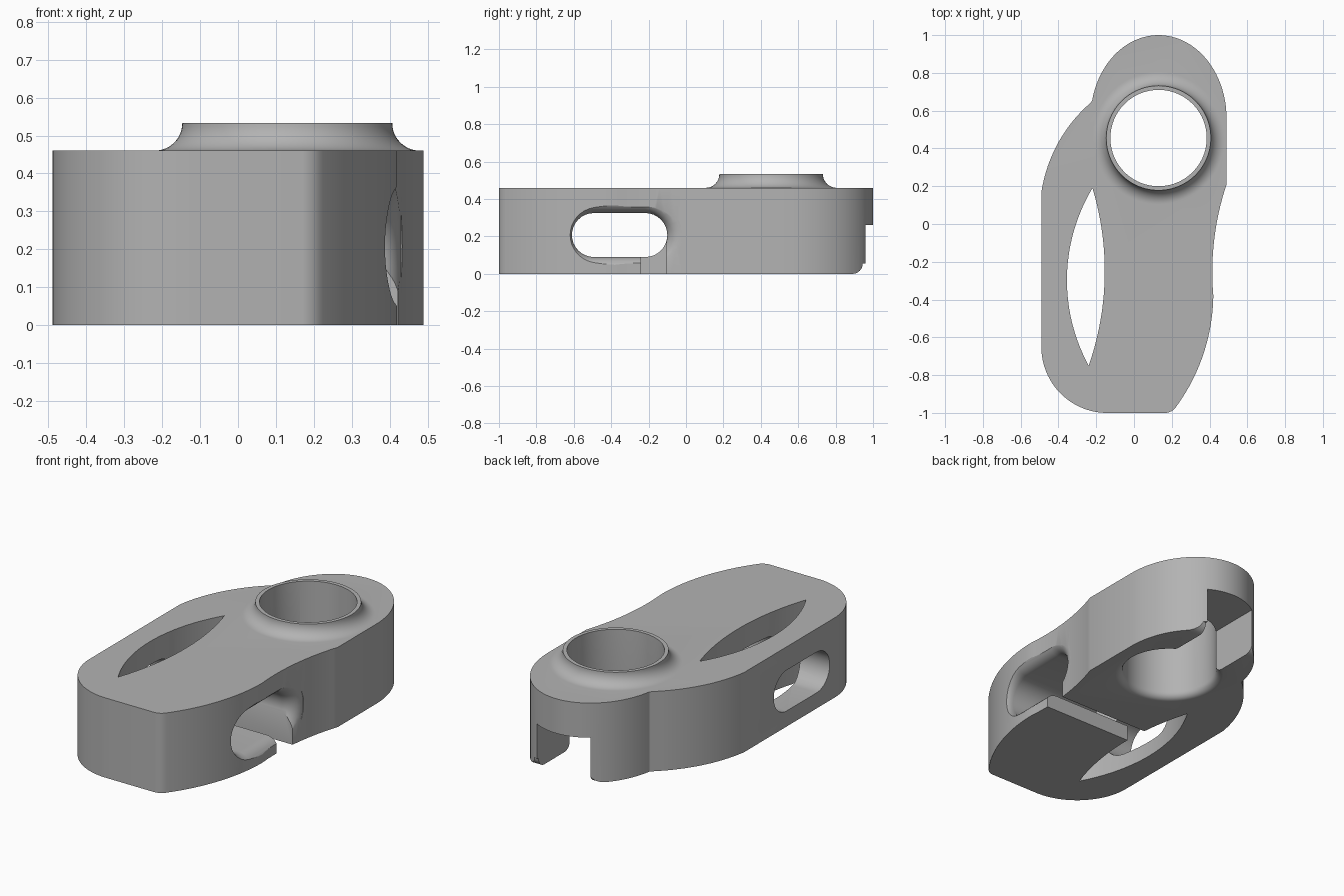
import bpy, bmesh
from math import sin, cos, pi, sqrt, atan2, radians

if "Cube" in bpy.data.objects:
    bpy.data.objects.remove(bpy.data.objects["Cube"], do_unlink=True)

gray = bpy.data.materials.new("plain gray")
gray.use_nodes = True
gray.diffuse_color = (0.45, 0.45, 0.45, 1)
gray.node_tree.nodes["Principled BSDF"].inputs["Base Color"].default_value = gray.diffuse_color

CX, CY = 0.13, 0.455      # ring centre
TOP = 0.46                # plate top


def arc3(a, b, c, n=20):
    """Points on the circular arc from a through b to c."""
    (ax, ay), (bx, by), (cx, cy) = a, b, c
    d = 2 * (ax * (by - cy) + bx * (cy - ay) + cx * (ay - by))
    sa, sb, sc = ax * ax + ay * ay, bx * bx + by * by, cx * cx + cy * cy
    ox = (sa * (by - cy) + sb * (cy - ay) + sc * (ay - by)) / d
    oy = (sa * (cx - bx) + sb * (ax - cx) + sc * (bx - ax)) / d
    r = sqrt((ax - ox) ** 2 + (ay - oy) ** 2)
    start, end = atan2(ay - oy, ax - ox), atan2(cy - oy, cx - ox)
    sweep = (end - start) % (2 * pi)
    if (atan2(by - oy, bx - ox) - start) % (2 * pi) > sweep:
        sweep -= 2 * pi
    return [(ox + r * cos(start + sweep * i / n), oy + r * sin(start + sweep * i / n))
            for i in range(n + 1)]


def loft(name, rings):
    """Closed solid through rings of equal point count."""
    bm = bmesh.new()
    rows = [[bm.verts.new(p) for p in ring] for ring in rings]
    n = len(rows[0])
    for low, high in zip(rows, rows[1:]):
        for i in range(n):
            j = (i + 1) % n
            bm.faces.new((low[i], low[j], high[j], high[i]))
    bm.faces.new(rows[0][::-1])
    bm.faces.new(rows[-1])
    bmesh.ops.recalc_face_normals(bm, faces=bm.faces)
    mesh = bpy.data.meshes.new(name)
    bm.to_mesh(mesh)
    bm.free()
    mesh.materials.append(gray)
    obj = bpy.data.objects.new(name, mesh)
    bpy.context.collection.objects.link(obj)
    return obj


def prism_z(name, outline, z0, z1):
    return loft(name, [[(x, y, z) for x, y in outline] for z in (z0, z1)])


def prism_x(name, outline, x0, x1):
    return loft(name, [[(x, y, z) for y, z in outline] for x in (x0, x1)])


def revolve(name, profile, n=96):
    return loft(name, [[(CX + r * cos(2 * pi * i / n), CY + r * sin(2 * pi * i / n), z)
                        for i in range(n)] for r, z in profile])


def box(a, b, c, d):
    return [(a, c), (b, c), (b, d), (a, d)]


def combine(target, tool, operation):
    mod = target.modifiers.new(tool.name, 'BOOLEAN')
    mod.operation, mod.solver, mod.object = operation, 'EXACT', tool
    bpy.context.view_layer.objects.active = target
    bpy.ops.object.modifier_apply(modifier=mod.name)
    bpy.data.objects.remove(tool, do_unlink=True)


# Body plate: arcs joined by short straight runs, counter-clockwise
outline = arc3((0.17, -1.0), (0.2, -0.99), (0.225, -0.965), 5)
outline += arc3((0.225, -0.965), (0.36, -0.71), (0.42, -0.38))[1:]
outline += arc3((0.42, -0.38), (0.425, -0.08), (0.49, 0.21))[1:]
outline += [(CX + 0.36 * cos(radians(t)), 0.56 + 0.44 * sin(radians(t))) for t in range(0, 169, 4)]
outline += arc3((-0.22, 0.65), (-0.39, 0.45), (-0.49, 0.17))[1:]
outline += arc3((-0.49, -0.67), (-0.405, -0.88), (-0.13, -1.0))
body = prism_z("bracket_body", outline, 0, TOP)

# Raised ring with a concave flare into the plate
R = 0.073
flare = [(0.35 - R * sin(a), 0.533 - R * cos(a)) for a in (pi / 2 * i / 12 for i in range(13))]
combine(body, revolve("ring_boss", [(0.3, 0.3)] + flare), 'UNION')

# Round through hole, eased at the underside
ease = [(0.295 - 0.04 * sin(a), 0.04 - 0.04 * cos(a)) for a in (pi / 2 * i / 6 for i in range(7))]
combine(body, revolve("hole_cutter", [(0.295, -0.1)] + ease + [(0.255, 0.7)]), 'DIFFERENCE')

# Lens shaped window
lens = arc3((-0.22, 0.19), (-0.155, -0.23), (-0.24, -0.75), 28)
lens += arc3((-0.24, -0.75), (-0.355, -0.3), (-0.22, 0.19), 28)[1:-1]
combine(body, prism_z("lens_cutter", lens, -0.1, 0.7), 'DIFFERENCE')


# Cross slot, rounded over on its left mouth
def stadium(x, grow):
    r = 0.1175 + grow
    return [(x, side * 0.1375 - 0.355 + r * cos(a), 0.2075 + r * sin(a))
            for side, start in ((1, -pi / 2), (-1, pi / 2))
            for a in (start + pi * i / 16 for i in range(17))]


steps = [pi / 2 * i / 10 for i in range(11)]
mouth = [stadium(0.35 + 0.08 * sin(a), 0.08 * (1 - cos(a))) for a in steps]
combine(body, loft("slot_cutter", [stadium(-0.7, 0)] + mouth + [stadium(0.7, 0.08)]), 'DIFFERENCE')

# Hook gap below the slot
combine(body, prism_x("gap_cutter", box(-0.24, -0.105, -0.1, 0.2), -0.22, 0.7), 'DIFFERENCE')

# Rear notch and the rounded toes beside it
combine(body, prism_x("notch_cutter", box(0.5, 1.2, -0.1, 0.26), -0.05, 0.28), 'DIFFERENCE')
toe = [(0.89 + 0.055 * sin(a), 0.055 * (1 - cos(a))) for a in steps]
combine(body, prism_x("toe_cutter", toe + [(1.2, 0.055), (1.2, -0.1), (0.89, -0.1)], -0.7, 0.7), 'DIFFERENCE')

bpy.ops.object.select_all(action='DESELECT')
body.select_set(True)
bpy.context.view_layer.objects.active = body
bpy.ops.object.shade_smooth_by_angle(angle=radians(30))
